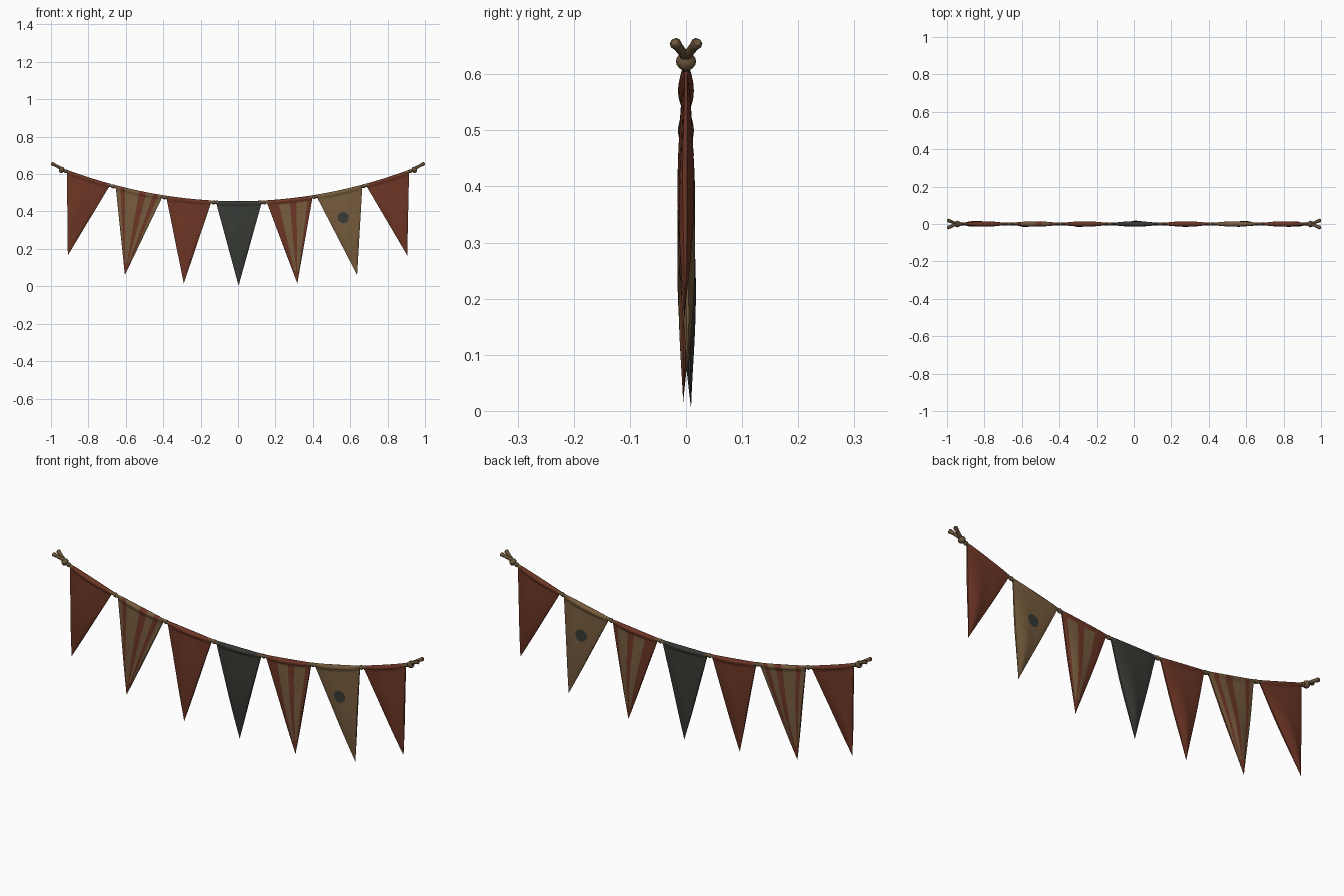
import bpy, bmesh, math

if "Cube" in bpy.data.objects:
    bpy.data.objects.remove(bpy.data.objects["Cube"], do_unlink=True)


def material(name, rgb):
    m = bpy.data.materials.new(name)
    m.use_nodes = True
    m.diffuse_color = (*rgb, 1)
    bsdf = next(n for n in m.node_tree.nodes if n.type == 'BSDF_PRINCIPLED')
    bsdf.inputs["Base Color"].default_value = (*rgb, 1)
    bsdf.inputs["Roughness"].default_value = 0.9
    return m


RED = material("rust red cloth", (0.15, 0.036, 0.018))
TAN = material("tan cloth", (0.18, 0.105, 0.046))
GREY = material("charcoal cloth", (0.038, 0.042, 0.035))
ROPE = material("brown rope", (0.14, 0.088, 0.042))


def finish(name, bm, mats, angle=50):
    bmesh.ops.recalc_face_normals(bm, faces=bm.faces)
    mesh = bpy.data.meshes.new(name)
    bm.to_mesh(mesh)
    bm.free()
    ob = bpy.data.objects.new(name, mesh)
    bpy.context.collection.objects.link(ob)
    for m in mats:
        mesh.materials.append(m)
    bpy.ops.object.select_all(action='DESELECT')
    ob.select_set(True)
    bpy.context.view_layer.objects.active = ob
    bpy.ops.object.shade_smooth_by_angle(angle=math.radians(angle))
    return ob


def sag(x):
    """Height of the flags' top edge along the hanging line."""
    return 0.455 + 0.2 * x * x


HEM = 0.055


def puff(v):
    """Thickness profile from the rolled hem to the tip."""
    if v <= HEM:
        roll = math.sqrt(max(0, 1 - (2 * v / HEM - 1) ** 2))
        return max(roll, 0.55) if v > HEM / 2 else roll
    w = (v - HEM) / (1 - HEM)
    return (0.55 + 0.5 * math.sin(math.pi * min(1, w * 1.05))) * (1 - w ** 4)


def cloth_point(flag, u, v, side, lift=0):
    x0, x1, tip_x, tip_z, tip_y = flag
    x = x0 + (x1 - x0) * u
    half = (0.004 + 0.010 * (4 * u * (1 - u)) ** 0.8) * puff(v) + lift
    y = tip_y * v * v + 0.0015 * math.sin(9 * u + 5 * v) * math.sin(math.pi * v)
    return (x + (tip_x - x) * v, y + side * half,
            sag(x) + (tip_z - sag(x)) * v)


ROWS = [0, 0.006, 0.015, 0.028, 0.042, HEM, 0.075] + [0.1 + 0.05 * i for i in range(19)]
COLS = 20


def make_flag(name, flag, mats, rule):
    bm = bmesh.new()
    loop = [(i / COLS, -1) for i in range(COLS + 1)]
    loop += [(i / COLS, 1) for i in range(COLS, -1, -1)]
    rings = [[bm.verts.new(cloth_point(flag, u, v, s)) for u, s in loop] for v in ROWS]
    n = len(loop)
    for r in range(len(ROWS) - 1):
        for i in range(n):
            j = (i + 1) % n
            f = bm.faces.new((rings[r][i], rings[r][j], rings[r + 1][j], rings[r + 1][i]))
            f.material_index = rule((loop[i][0] + loop[j][0]) / 2, (ROWS[r] + ROWS[r + 1]) / 2)
    bmesh.ops.remove_doubles(bm, verts=bm.verts, dist=0.0002)
    return finish(name, bm, mats)


def plain(u, v):
    return 0


def stripes(bands, hem_plain):
    """Tan bands that narrow towards a red tip."""
    def rule(u, v):
        if v > 0.85 or (hem_plain and v < HEM):
            return 0
        return int(any(a < u < b for a, b in bands))
    return rule


left_stripes = stripes([(0, 0.1), (0.2, 0.5), (0.65, 0.8), (0.9, 1)], False)
right_stripes = stripes([(0.25, 0.5), (0.65, 0.9)], True)

# Pennants: top start, top end, tip x, tip z, tip y
flags = [
    ("red_flag_right_end", (-0.915, -0.68, -0.91, 0.165, 0.004), [RED], plain),
    ("striped_flag_right", (-0.655, -0.40, -0.605, 0.06, -0.004), [RED, TAN], left_stripes),
    ("red_flag_right_inner", (-0.385, -0.14, -0.29, 0.015, -0.005), [RED], plain),
    ("charcoal_flag_centre", (-0.12, 0.13, 0.003, 0.003, 0.009), [GREY], plain),
    ("striped_flag_left", (0.15, 0.40, 0.317, 0.015, -0.005), [RED, TAN], right_stripes),
    ("tan_flag_left", (0.415, 0.665, 0.637, 0.06, 0.004), [TAN], plain),
    ("red_flag_left_end", (0.68, 0.915, 0.905, 0.165, -0.003), [RED], plain),
]
for name, flag, mats, rule in flags:
    make_flag(name, flag, mats, rule)

# Painted dot on both faces of the tan pennant
for side, label in ((-1, "front"), (1, "back")):
    bm = bmesh.new()
    hub = bm.verts.new(cloth_point(flags[5][1], 0.45, 0.32, side, 0.001))
    rings = []
    for k in (0.5, 1):
        rings.append([bm.verts.new(cloth_point(
            flags[5][1], 0.45 + 0.175 * k * math.cos(a), 0.32 + 0.064 * k * math.sin(a), side, 0.001))
            for a in (math.tau * i / 16 for i in range(16))])
    for i in range(16):
        j = (i + 1) % 16
        bm.faces.new((hub, rings[0][i], rings[0][j]))
        bm.faces.new((rings[0][i], rings[1][i], rings[1][j], rings[0][j]))
    if sum((f.normal_update() or f.normal.y) for f in bm.faces) * side < 0:
        bmesh.ops.reverse_faces(bm, faces=bm.faces)
    mesh = bpy.data.meshes.new("painted_dot_" + label)
    bm.to_mesh(mesh)
    bm.free()
    mesh.materials.append(GREY)
    bpy.context.collection.objects.link(bpy.data.objects.new("painted_dot_" + label, mesh))


def tube(name, points):
    """Round cord through (x, y, z, radius) points."""
    cu = bpy.data.curves.new(name, 'CURVE')
    cu.dimensions = '3D'
    cu.bevel_depth = 1
    cu.bevel_resolution = 2
    cu.use_fill_caps = True
    sp = cu.splines.new('POLY')
    sp.points.add(len(points) - 1)
    for p, (x, y, z, r) in zip(sp.points, points):
        p.co = (x, y, z, 1)
        p.radius = r
    ob = bpy.data.objects.new(name, cu)
    bpy.context.collection.objects.link(ob)
    cu.materials.append(ROPE)
    bpy.ops.object.select_all(action='DESELECT')
    ob.select_set(True)
    bpy.context.view_layer.objects.active = ob
    bpy.ops.object.convert(target='MESH')
    bpy.ops.object.shade_smooth_by_angle(angle=math.radians(50))


def cord_z(x):
    return sag(x) - 0.010


# Hanging rope
tube("rope", [(x, 0, cord_z(x), 0.0075) for x in (0.95 * (i / 20 - 1) for i in range(41))])


def knot(name, x, size):
    bm = bmesh.new()
    bmesh.ops.create_uvsphere(bm, u_segments=12, v_segments=8, radius=1)
    bmesh.ops.scale(bm, vec=size, verts=bm.verts)
    ob = finish(name, bm, [ROPE])
    ob.location = (x, 0, cord_z(x))
    ob.rotation_euler.y = -math.atan(0.4 * x)


# Small knots in the gaps between pennants
for i in range(len(flags) - 1):
    gap = (flags[i][1][1] + flags[i + 1][1][0]) / 2
    knot("gap_knot_%d" % (i + 1), gap, (0.012, 0.009, 0.011))

# Tied ends: knot, collar and two splayed tails
for s, label in ((1, "left"), (-1, "right")):
    knot("end_knot_" + label, s * 0.943, (0.015, 0.018, 0.017))
    knot("end_collar_" + label, s * 0.922, (0.009, 0.010, 0.011))
    for t, place in ((-1, "front"), (1, "back")):
        tube("rope_tail_%s_%s" % (label, place), [
            (s * 0.945, 0, 0.629, 0.009),
            (s * 0.964, t * 0.007, 0.640, 0.008),
            (s * 0.980, t * 0.014, 0.649, 0.0085),
            (s * 0.993, t * 0.019, 0.655, 0.0105),
            (s * 0.997, t * 0.020, 0.657, 0.007)])
